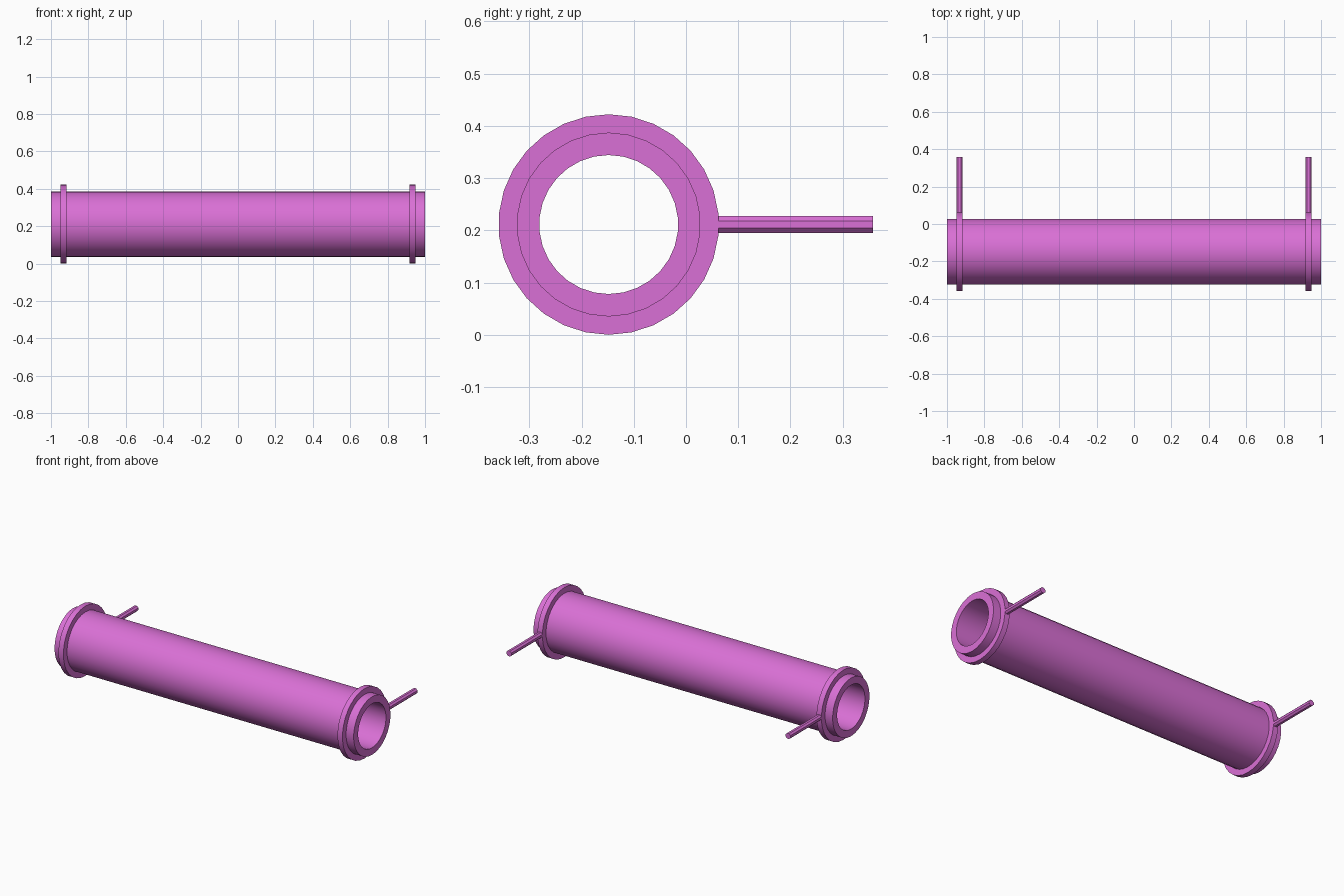
import bpy
import bmesh
import math
from mathutils import Vector

cube = bpy.data.objects.get("Cube")
if cube:
    bpy.data.objects.remove(cube, do_unlink=True)

CY, CZ = -0.148, 0.211      # pipe axis
SIDES = 30
COLLAR_X = 0.933            # collar and rod position along the pipe

orchid = bpy.data.materials.new("orchid")
orchid.use_nodes = True
colour = (0.70, 0.162, 0.67, 1.0)
orchid.diffuse_color = colour
orchid.node_tree.nodes["Principled BSDF"].inputs["Base Color"].default_value = colour


def finish(name, bm, smooth):
    bmesh.ops.recalc_face_normals(bm, faces=bm.faces)
    mesh = bpy.data.meshes.new(name)
    bm.to_mesh(mesh)
    bm.free()
    mesh.materials.append(orchid)
    obj = bpy.data.objects.new(name, mesh)
    bpy.context.collection.objects.link(obj)
    if smooth:
        bpy.ops.object.select_all(action='DESELECT')
        obj.select_set(True)
        bpy.context.view_layer.objects.active = obj
        bpy.ops.object.shade_smooth_by_angle(angle=math.radians(30))
    return obj


def hollow_ring(name, x0, x1, outer, inner):
    """Rectangular section swept round the pipe axis, with a corner at the top."""
    bm = bmesh.new()
    section = [(x0, inner), (x0, outer), (x1, outer), (x1, inner)]
    loops = []
    for i in range(SIDES):
        a = 2 * math.pi * i / SIDES
        loops.append([bm.verts.new((x, CY + r * math.sin(a), CZ + r * math.cos(a)))
                      for x, r in section])
    for i in range(SIDES):
        a, b = loops[i], loops[(i + 1) % SIDES]
        for j in range(4):
            k = (j + 1) % 4
            bm.faces.new((a[j], a[k], b[k], b[j]))
    return finish(name, bm, True)


def rod(name, x, y0, y1, radius, sides=8):
    """Faceted rod along y, with flat sides up and down."""
    bm = bmesh.new()
    ring = []
    for i in range(sides):
        a = 2 * math.pi * (i + 0.5) / sides
        ring.append(bm.verts.new((x + radius * math.cos(a), y0, CZ + radius * math.sin(a))))
    face = bm.faces.new(ring)
    ext = bmesh.ops.extrude_face_region(bm, geom=[face], use_keep_orig=True)
    verts = [v for v in ext["geom"] if isinstance(v, bmesh.types.BMVert)]
    bmesh.ops.translate(bm, verts=verts, vec=Vector((0, y1 - y0, 0)))
    return finish(name, bm, False)


# Main pipe, open at both ends
hollow_ring("pipe", -1.0, 1.0, 0.176, 0.133)

# Collar and rear rod near each end
for side, s in (("left", 1), ("right", -1)):
    x = s * COLLAR_X
    hollow_ring(side + "_collar", x - 0.0165, x + 0.0165, 0.211, 0.172)
    rod(side + "_rod", x, 0.05, 0.358, 0.0178)
